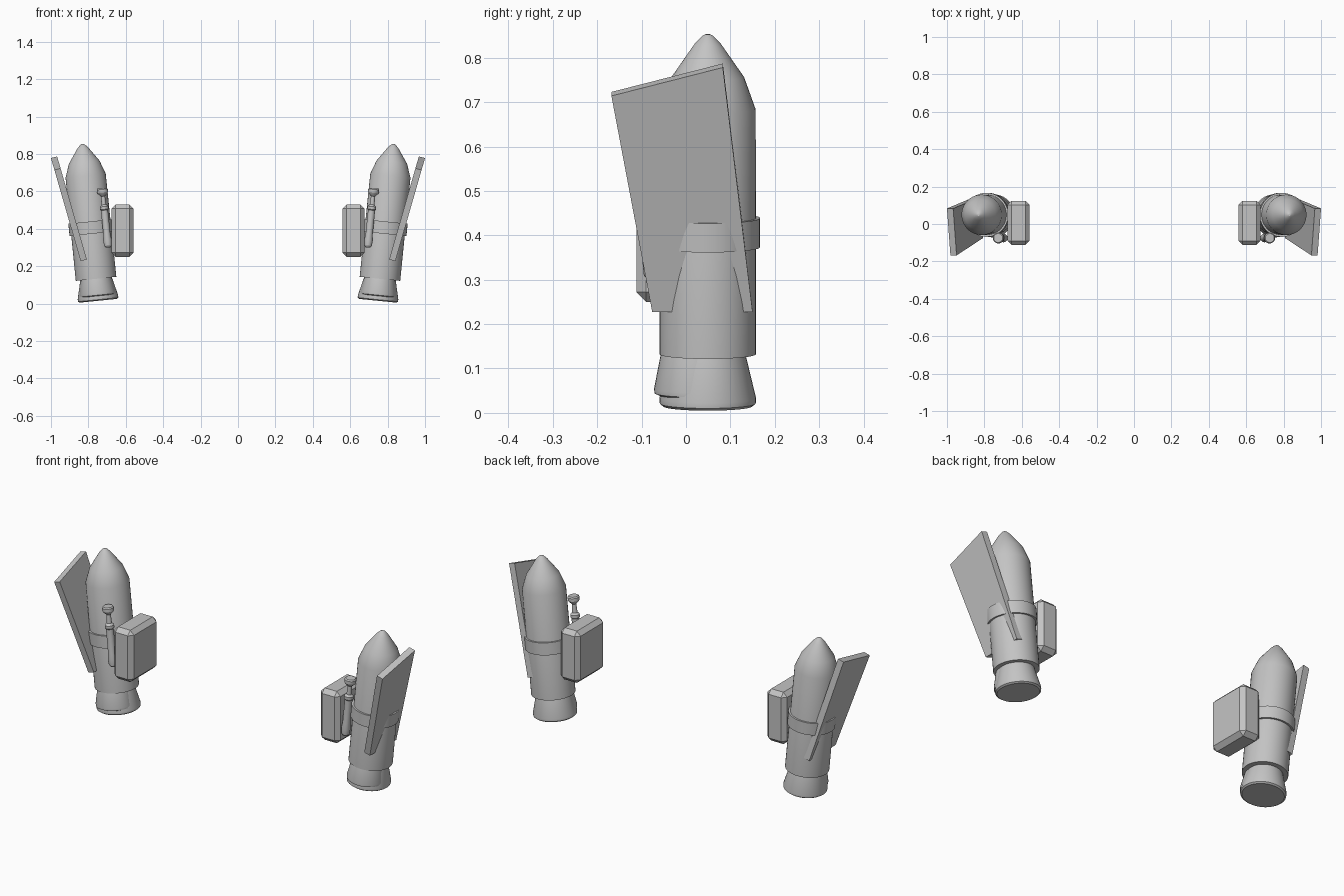
import bpy, bmesh, math
from mathutils import Matrix, Vector

cube = bpy.data.objects.get("Cube")
if cube:
    bpy.data.objects.remove(cube, do_unlink=True)

grey = bpy.data.materials.new("plain_grey")
grey.use_nodes = True
COLOR = (0.55, 0.55, 0.55, 1)
grey.diffuse_color = COLOR
grey.node_tree.nodes["Principled BSDF"].inputs["Base Color"].default_value = COLOR

TILT = math.radians(5.78)


def finish(bm, name, matrix=None, smooth=True):
    bmesh.ops.recalc_face_normals(bm, faces=bm.faces)
    mesh = bpy.data.meshes.new(name)
    bm.to_mesh(mesh)
    bm.free()
    mesh.materials.append(grey)
    obj = bpy.data.objects.new(name, mesh)
    bpy.context.collection.objects.link(obj)
    if matrix:
        obj.matrix_world = matrix
    if smooth:
        bpy.ops.object.select_all(action='DESELECT')
        obj.select_set(True)
        bpy.context.view_layer.objects.active = obj
        bpy.ops.object.shade_smooth_by_angle(angle=math.radians(20))
    return obj


def lathe(name, profile, matrix, sides=40):
    """Closed solid of revolution from (radius, height) points."""
    bm = bmesh.new()
    rings = []
    for r, h in profile:
        rings.append([bm.verts.new((r * math.cos(a), r * math.sin(a), h))
                      for a in (math.tau * i / sides for i in range(sides))])
    for low, high in zip(rings, rings[1:]):
        for i in range(sides):
            j = (i + 1) % sides
            bm.faces.new((low[i], low[j], high[j], high[i]))
    bm.faces.new(rings[0])
    bm.faces.new(rings[-1])
    return finish(bm, name, matrix)


def frame(s, x, y, z):
    """Tilted local frame for one side."""
    return Matrix.Translation((s * x, y, z)) @ Matrix.Rotation(s * TILT, 4, 'Y')


def fin(name, s):
    # slanted quadrilateral slab leaning outward
    outline = [(-0.168, 0.714), (0.083, 0.778), (0.15, 0.227), (-0.076, 0.227)]
    bm = bmesh.new()
    outer = [bm.verts.new((s * (1.0 - 0.288 * (0.778 - z)), y, z)) for y, z in outline]
    inner = [bm.verts.new(v.co + Vector((-s * 0.033, 0, 0.009))) for v in outer]
    bm.faces.new(outer)
    bm.faces.new(inner)
    for i in range(4):
        j = (i + 1) % 4
        bm.faces.new((outer[i], outer[j], inner[j], inner[i]))
    finish(bm, name, smooth=False)


def pod(name, s):
    # chamfered equipment box on the inner side
    bm = bmesh.new()
    bmesh.ops.create_cube(bm, size=1)
    bmesh.ops.scale(bm, vec=(0.117, 0.236, 0.28), verts=bm.verts)
    bmesh.ops.translate(bm, vec=(s * 0.6175, 0.006, 0.39), verts=bm.verts)
    bmesh.ops.bevel(bm, geom=bm.edges[:], offset=0.022, segments=1,
                    affect='EDGES', profile=0.5)
    finish(bm, name, smooth=False)


for s, side in ((1, "left"), (-1, "right")):
    base = frame(s, 0.747, 0.049, 0.015)

    # main rocket casing with pointed nose
    lathe(side + "_body", [(0.109, 0.118), (0.108, 0.672), (0.082, 0.745),
                           (0.03, 0.82), (0.013, 0.838), (0.006, 0.842)], base)

    # flared nozzle and its offset front shell
    lathe(side + "_nozzle", [(0.1, 0), (0.108, 0.006), (0.109, 0.018),
                             (0.084, 0.122)], base)
    lathe(side + "_nozzle_shell", [(0.088, 0.026), (0.096, 0.03), (0.097, 0.04),
                                   (0.081, 0.122)],
          base @ Matrix.Translation((0, -0.024, 0)))

    # clamp band around the casing
    lathe(side + "_band", [(0.118, 0.36), (0.118, 0.426)], base)

    fin(side + "_fin", s)
    pod(side + "_pod", s)

    # piston on the front inner side
    lathe(side + "_piston", [(0.012, 0), (0.02, 0.01), (0.023, 0.04), (0.019, 0.07),
                             (0.019, 0.2), (0.023, 0.205), (0.023, 0.22),
                             (0.013, 0.23), (0.011, 0.275), (0.026, 0.29),
                             (0.029, 0.296), (0.029, 0.312), (0.024, 0.318)],
          frame(s, 0.694, -0.075, 0.3), sides=20)
